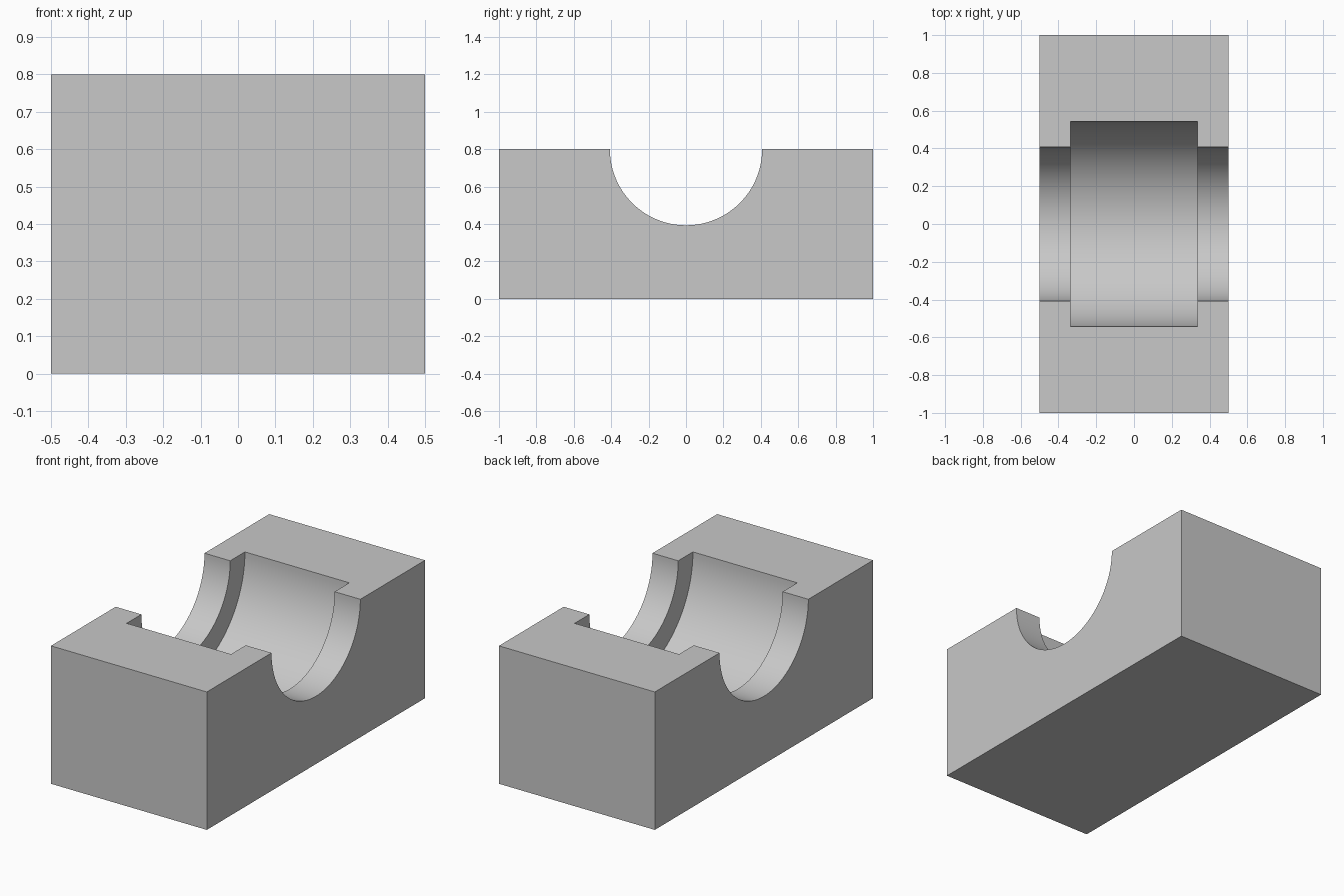
import bpy, bmesh
from math import cos, sin, pi, radians

if "Cube" in bpy.data.objects:
    bpy.data.objects.remove(bpy.data.objects["Cube"], do_unlink=True)

HEIGHT = 0.8

grey = bpy.data.materials.new("plain grey")
grey.use_nodes = True
colour = (0.58, 0.58, 0.58, 1)
grey.diffuse_color = colour
grey.node_tree.nodes["Principled BSDF"].inputs["Base Color"].default_value = colour


def extrude_profile(name, outline, half_width):
    """Extrude a (y, z) outline symmetrically along x."""
    bm = bmesh.new()
    face = bm.faces.new([bm.verts.new((-half_width, y, z)) for y, z in outline])
    result = bmesh.ops.extrude_face_region(bm, geom=[face])
    moved = [v for v in result["geom"] if isinstance(v, bmesh.types.BMVert)]
    bmesh.ops.translate(bm, verts=moved, vec=(2 * half_width, 0, 0))
    bmesh.ops.recalc_face_normals(bm, faces=bm.faces)
    mesh = bpy.data.meshes.new(name)
    bm.to_mesh(mesh)
    bm.free()
    mesh.materials.append(grey)
    obj = bpy.data.objects.new(name, mesh)
    bpy.context.collection.objects.link(obj)
    return obj


def channel_outline(radius, steps=64):
    """Half circle hanging from the top plane, extended straight up."""
    arc = [(-radius * cos(pi * i / steps), HEIGHT - radius * sin(pi * i / steps))
           for i in range(steps + 1)]
    return [(-radius, HEIGHT + 0.2)] + arc + [(radius, HEIGHT + 0.2)]


# Solid block
block = extrude_profile("bearing_block", [(-1, 0), (1, 0), (1, HEIGHT), (-1, HEIGHT)], 0.5)
bpy.ops.object.select_all(action="DESELECT")
block.select_set(True)
bpy.context.view_layer.objects.active = block

# Shaft channel through the full width, then the wider bearing seat
for name, radius, half_width in (("shaft_channel_cutter", 0.407, 0.7),
                                 ("bearing_seat_cutter", 0.542, 0.335)):
    cutter = extrude_profile(name, channel_outline(radius), half_width)
    cutter.hide_render = True
    cut = block.modifiers.new(name, "BOOLEAN")
    cut.operation = "DIFFERENCE"
    cut.solver = "EXACT"
    cut.object = cutter
    bpy.ops.object.modifier_apply(modifier=cut.name)
    bpy.data.objects.remove(cutter, do_unlink=True)

bpy.ops.object.shade_smooth_by_angle(angle=radians(30))
